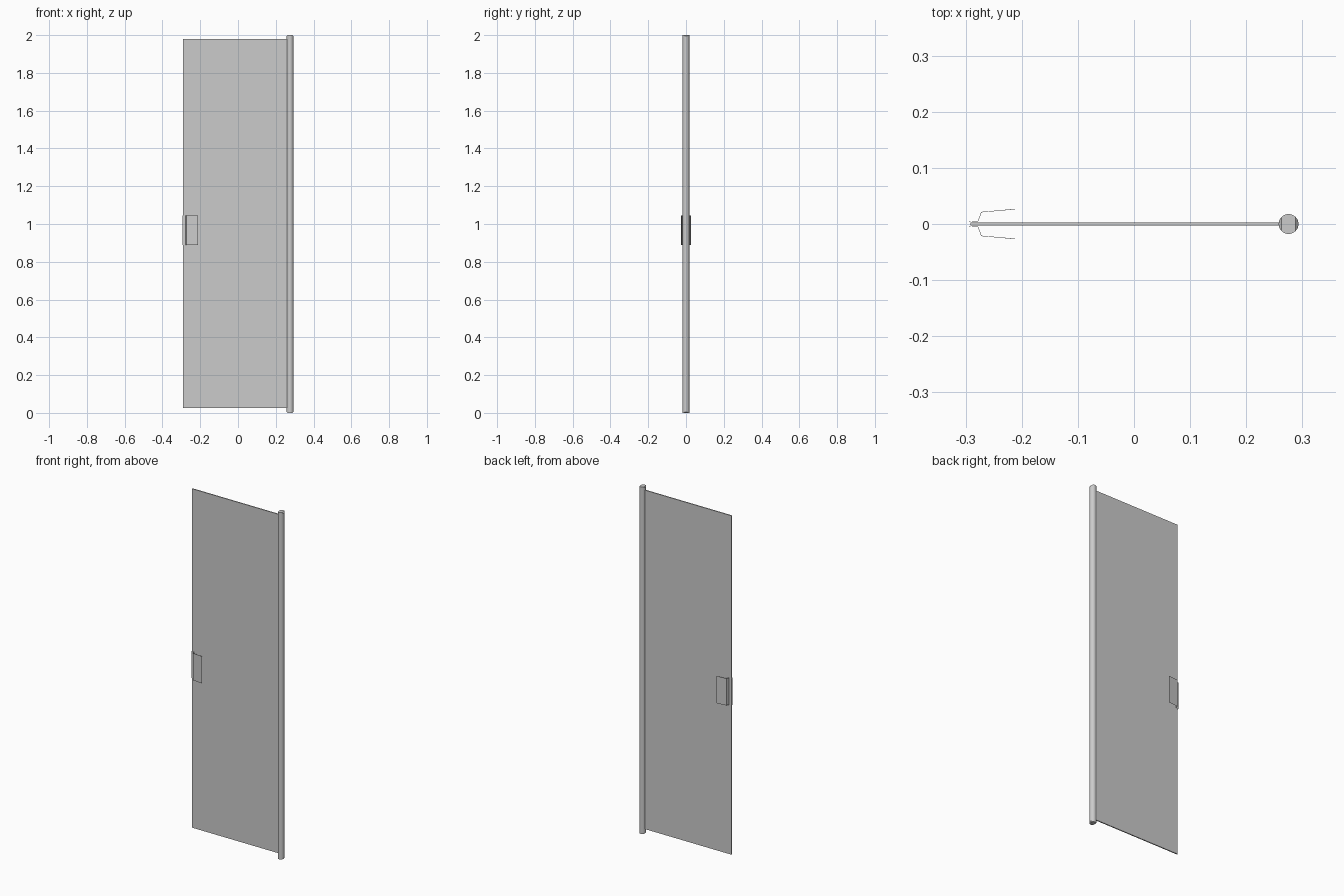
import bpy, bmesh
from mathutils import Vector

if "Cube" in bpy.data.objects:
    bpy.data.objects.remove(bpy.data.objects["Cube"])


def make_object(name, bm):
    bmesh.ops.recalc_face_normals(bm, faces=bm.faces)
    mesh = bpy.data.meshes.new(name)
    bm.to_mesh(mesh)
    bm.free()
    obj = bpy.data.objects.new(name, mesh)
    bpy.context.collection.objects.link(obj)
    return obj


# Glass door panel
bpy.ops.mesh.primitive_cube_add(size=1, location=(-0.0155, 0, 1.003))
panel = bpy.context.object
panel.name = "door_panel"
panel.scale = (0.551, 0.006, 1.954)
bpy.ops.object.transform_apply(location=False, rotation=False, scale=True)

# Round hinge post, with both ends chamfered on the left and right
RADIUS, FLAT, DROP = 0.0177, 0.0125, 0.006
bm = bmesh.new()
bmesh.ops.create_cone(bm, cap_ends=True, segments=32, radius1=RADIUS,
                      radius2=RADIUS, depth=2)
for sx in (-1, 1):
    for sz in (-1, 1):
        geom = bm.verts[:] + bm.edges[:] + bm.faces[:]
        cut = bmesh.ops.bisect_plane(
            bm, geom=geom, dist=1e-6, clear_outer=True,
            plane_co=Vector((sx * FLAT, 0, sz)),
            plane_no=Vector((sx * DROP, 0, sz * (RADIUS - FLAT))).normalized())
        edges = [e for e in cut["geom_cut"] if isinstance(e, bmesh.types.BMEdge)]
        bmesh.ops.edgeloop_fill(bm, edges=[e for e in edges if e.is_boundary])
bmesh.ops.translate(bm, verts=bm.verts, vec=(0.2755, 0, 1))
post = make_object("hinge_post", bm)
bpy.ops.object.select_all(action='DESELECT')
post.select_set(True)
bpy.context.view_layer.objects.active = post
bpy.ops.object.shade_smooth_by_angle(angle=0.6)

# Bent sheet handle clipped round the free edge, one wing on each side
half = [(-0.294, 0.0042), (-0.278, 0.0052), (-0.272, 0.0212), (-0.212, 0.0265)]
profile = [(x, -y) for x, y in reversed(half)] + half
bm = bmesh.new()
rows = [[bm.verts.new((x, y, z)) for x, y in profile] for z in (0.888, 1.044)]
for i in range(len(profile) - 1):
    bm.faces.new((rows[0][i], rows[0][i + 1], rows[1][i + 1], rows[1][i]))
handle = make_object("handle", bm)
sheet = handle.modifiers.new("sheet_thickness", 'SOLIDIFY')
sheet.thickness = 0.001
sheet.offset = 0
